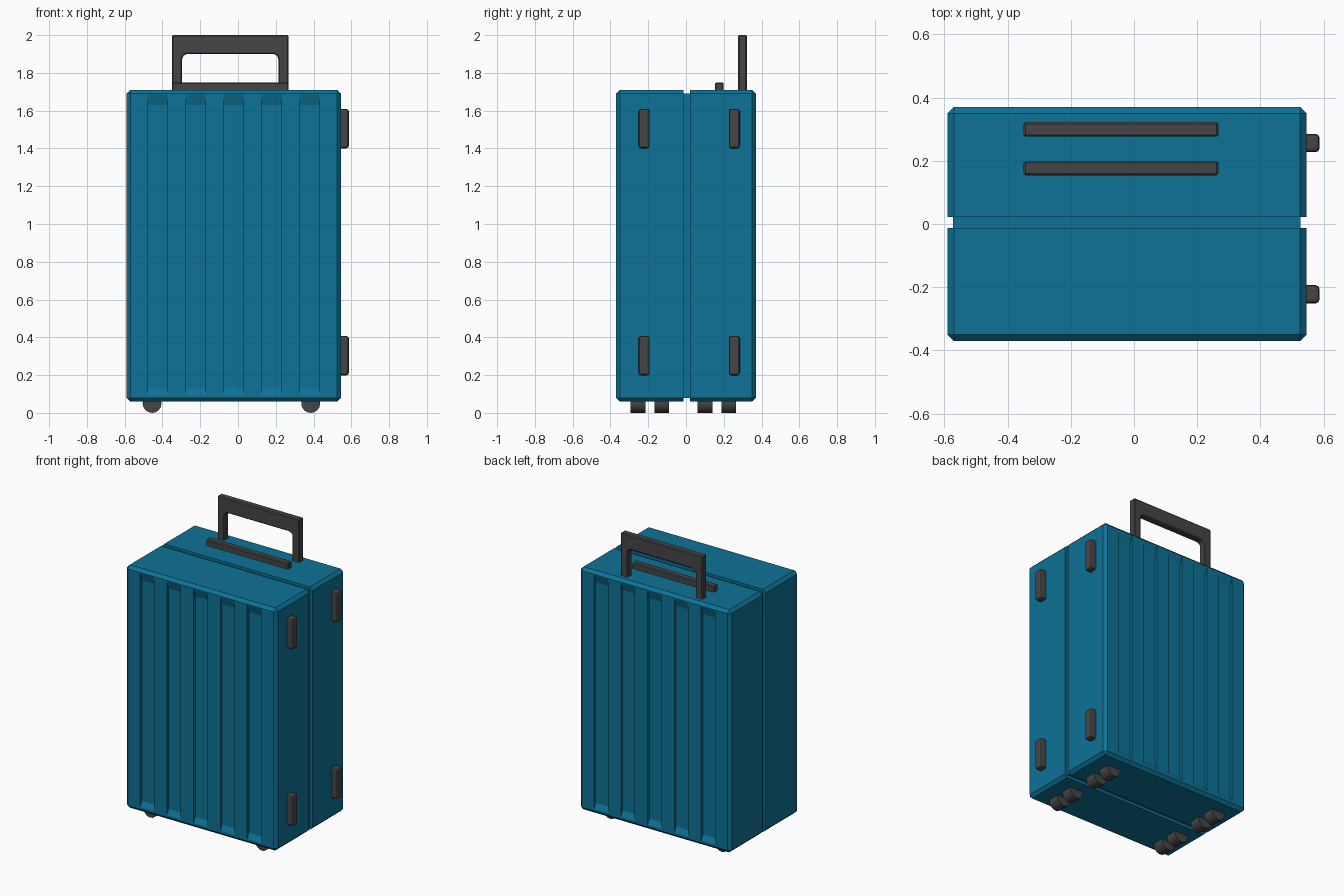
import bpy, bmesh, math
from mathutils import Vector, Matrix

if "Cube" in bpy.data.objects:
    bpy.data.objects.remove(bpy.data.objects["Cube"])


def material(name, rgb):
    m = bpy.data.materials.new(name)
    m.use_nodes = True
    m.diffuse_color = (*rgb, 1)
    m.node_tree.nodes["Principled BSDF"].inputs["Base Color"].default_value = (*rgb, 1)
    return m


TEAL = material("teal shell", (0.004, 0.17, 0.31))
GREY = material("dark grey plastic", (0.06, 0.06, 0.06))


def finish(name, bm, mat):
    bmesh.ops.recalc_face_normals(bm, faces=bm.faces)
    mesh = bpy.data.meshes.new(name)
    bm.to_mesh(mesh)
    bm.free()
    mesh.materials.append(mat)
    obj = bpy.data.objects.new(name, mesh)
    bpy.context.collection.objects.link(obj)
    return obj


def box(name, lo, hi, mat, bevel=0, segments=1, keep=None):
    """Box between two corners; only edges passing keep() are bevelled."""
    lo, hi = Vector(lo), Vector(hi)
    bm = bmesh.new()
    bmesh.ops.create_cube(bm, size=1)
    for v in bm.verts:
        v.co = (lo + hi) / 2 + v.co * (hi - lo)
    if bevel:
        edges = [e for e in bm.edges if keep is None or keep(e)]
        bmesh.ops.bevel(bm, geom=edges, offset=bevel, segments=segments,
                        profile=0.5, affect='EDGES', clamp_overlap=True)
    return finish(name, bm, mat)


def prism(bm, points, offset):
    """Extrude a closed outline along an offset."""
    face = bm.faces.new([bm.verts.new(p) for p in points])
    new = bmesh.ops.extrude_face_region(bm, geom=[face])["geom"]
    moved = [g for g in new if isinstance(g, bmesh.types.BMVert)]
    bmesh.ops.translate(bm, verts=moved, vec=offset)


# Suitcase dimensions
LEFT, RIGHT, BOTTOM, TOP, DEPTH = -0.59, 0.545, 0.06, 1.71, 0.37
MID = (LEFT + RIGHT) / 2
GROOVES = [MID + 0.2015 * i for i in range(-2, 3)]

# Two half shells with sloped-end grooves pressed into the large faces
for name, side, seam in (("front_shell", -1, -0.013), ("back_shell", 1, 0.022)):
    outer = side * DEPTH
    shell = box(name, (LEFT, min(outer, seam), BOTTOM), (RIGHT, max(outer, seam), TOP),
                TEAL, 0.02, 1,
                lambda e: not all(abs(v.co.y - seam) < 1e-4 for v in e.verts))
    bm = bmesh.new()
    for x in GROOVES:
        profile = [(0.02, 0.1), (-0.02, 0.14), (-0.02, 1.62), (0.02, 1.74 - 0.01)]
        profile = [(0.02, 0.06), (0, 0.095), (-0.018, 0.13),
                   (-0.018, 1.63), (0, 1.685), (0.02, 1.74)]
        prism(bm, [(x - 0.052, outer + side * d, z) for d, z in profile], (0.104, 0, 0))
    cutter = finish(name + "_groove_cutter", bm, TEAL)
    cutter.hide_render = True
    cutter.hide_set(True)
    cut = shell.modifiers.new("grooves", 'BOOLEAN')
    cut.operation = 'DIFFERENCE'
    cut.solver = 'EXACT'
    cut.object = cutter
    bpy.context.view_layer.objects.active = shell
    bpy.ops.object.modifier_apply(modifier=cut.name)
    bpy.data.objects.remove(cutter)

# Recessed band between the shells
box("seam_band", (LEFT + 0.018, -0.03, BOTTOM + 0.018),
    (RIGHT - 0.018, 0.04, TOP - 0.018), TEAL)

# Side feet
for y, row in ((-0.222, "front"), (0.256, "back")):
    for z, level in ((0.303, "lower"), (1.505, "upper")):
        box(f"{row}_{level}_side_foot", (RIGHT - 0.03, y - 0.029, z - 0.104),
            (RIGHT + 0.042, y + 0.029, z + 0.104), GREY, 0.013, 2)

# Paired wheels
for x, side in ((-0.455, "right"), (0.385, "left")):
    for i, y in enumerate((-0.254, -0.128, 0.1, 0.227)):
        bm = bmesh.new()
        bmesh.ops.create_cone(bm, cap_ends=True, segments=16, radius1=0.05,
                              radius2=0.05, depth=0.078,
                              matrix=Matrix.Translation((x, y, 0.05))
                              @ Matrix.Rotation(math.pi / 2, 4, 'X'))
        wheel = finish(f"{side}_wheel_{i + 1}", bm, GREY)
        for p in wheel.data.polygons:
            p.use_smooth = len(p.vertices) == 4
        wheel.data.set_sharp_from_angle(angle=math.radians(40))

# Low grab bar
H0, H1 = -0.349, 0.267
box("grab_bar", (H0, 0.154, TOP - 0.02), (H1, 0.199, 1.75), GREY, 0.006)

# Pull handle: an arch with rounded inner corners
IN0, IN1, UNDER, R = -0.296, 0.214, 1.9, 0.03


def corner(cx, start):
    angles = [math.radians(start - 22.5 * i) for i in range(5)]
    return [(cx + R * math.cos(a), UNDER - R + R * math.sin(a)) for a in angles]


base = TOP - 0.02
arch = ([(IN0, base)] + corner(IN0 + R, 180) + corner(IN1 - R, 90)
        + [(IN1, base), (H1, base), (H1, 2), (H0, 2), (H0, base)])
bm = bmesh.new()
prism(bm, [(x, 0.276, z) for x, z in arch], (0, 0.046, 0))
handle = finish("pull_handle", bm, GREY)
bev = handle.modifiers.new("soft_edges", 'BEVEL')
bev.width = 0.006
bev.segments = 1
bev.limit_method = 'ANGLE'
